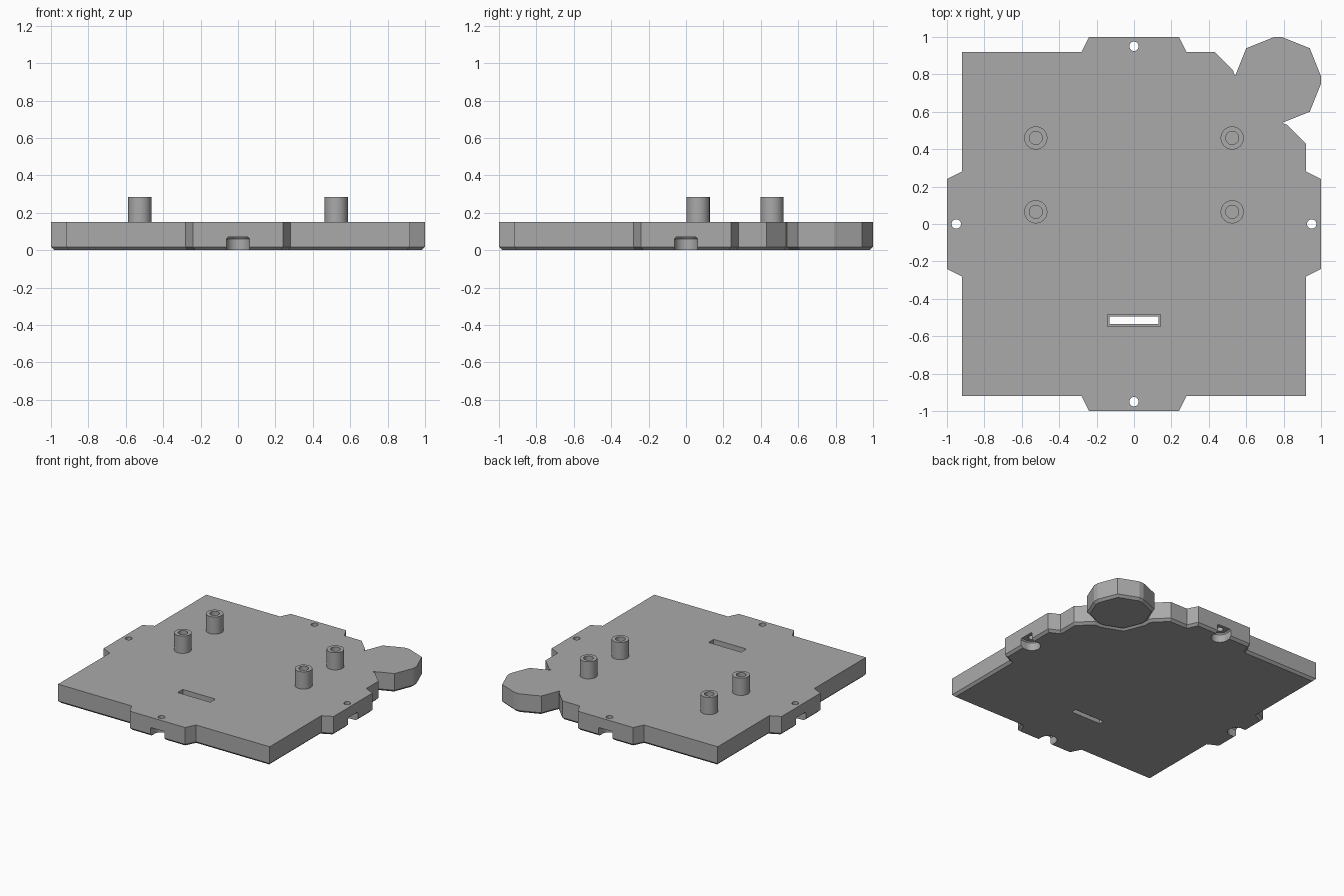
import bpy, math
from mathutils import Vector

cube = bpy.data.objects.get("Cube")
if cube:
    bpy.data.objects.remove(cube, do_unlink=True)

grey = bpy.data.materials.new("plain grey")
grey.use_nodes = True
COLOUR = (0.4, 0.4, 0.4, 1)
grey.diffuse_color = COLOUR
grey.node_tree.nodes["Principled BSDF"].inputs["Base Color"].default_value = COLOUR

THICK, BEVEL = 0.15, 0.018


def inset(points, d):
    """Mitred inward offset of a counter-clockwise outline."""
    result = []
    for i, p in enumerate(points):
        a = (p - points[i - 1]).normalized()
        b = (points[(i + 1) % len(points)] - p).normalized()
        na, nb = Vector((-a.y, a.x)), Vector((-b.y, b.x))
        result.append(p + (na + nb) * d / (1 + na.dot(nb)))
    return result


def prism(name, outline, layers):
    """Stack copies of an outline; layers are (height, inset) pairs."""
    pts = [Vector(p) for p in outline]
    n = len(pts)
    verts = [(p.x, p.y, z) for z, d in layers for p in inset(pts, d)]
    faces = [tuple(reversed(range(n))), tuple(range(len(verts) - n, len(verts)))]
    for k in range(len(layers) - 1):
        for i in range(n):
            j = (i + 1) % n
            faces.append((k * n + i, k * n + j, k * n + n + j, k * n + n + i))
    mesh = bpy.data.meshes.new(name)
    mesh.from_pydata(verts, [], faces)
    mesh.materials.append(grey)
    obj = bpy.data.objects.new(name, mesh)
    bpy.context.collection.objects.link(obj)
    return obj


def arc(x, y, r, start=0, sweep=360, steps=32):
    count = steps if sweep == 360 else steps + 1
    angles = [math.radians(start + sweep * i / steps) for i in range(count)]
    return [(x + r * math.cos(a), y + r * math.sin(a)) for a in angles]


def box(x0, x1, y0, y1):
    return [(x0, y0), (x1, y0), (x1, y1), (x0, y1)]


def turn(points, quarter):
    for _ in range(quarter):
        points = [(-y, x) for x, y in points]
    return points


def select(obj):
    bpy.ops.object.select_all(action='DESELECT')
    obj.select_set(True)
    bpy.context.view_layer.objects.active = obj


def cut(obj, cutter):
    cutter.hide_render = True
    mod = obj.modifiers.new("cut", 'BOOLEAN')
    mod.operation, mod.solver, mod.object = 'DIFFERENCE', 'EXACT', cutter
    select(obj)
    bpy.ops.object.modifier_apply(modifier=mod.name)
    bpy.data.objects.remove(cutter, do_unlink=True)


def smooth(obj):
    select(obj)
    bpy.ops.object.shade_smooth_by_angle(angle=math.radians(25))


# Corner lobe: a stretched octagon on the back left corner
C = 0.77
side = [(0.23, -0.02), (0.23, 0.02), (0.17, 0.17)]
lobe = [(C + x, C + y) for q in range(4) for x, y in turn(side, q)]
slab = [(0, BEVEL), (BEVEL, 0), (THICK, 0)]
prism("corner_lobe", lobe, slab)

# Base plate: four edge tabs, and one corner shaped around the lobe
tab = [(-0.28, -0.92), (-0.24, -1), (0.24, -1), (0.28, -0.92)]
bite = [(0.82, 0.53), (0.79, 0.54), (0.75, 0.54), (0.6, 0.6)]
corner = [(0.92, 0.43)] + bite + [(y, x) for x, y in reversed(bite[:3])] + [(0.43, 0.92)]
outline = []
for q in range(4):
    outline += turn(tab, q)
    outline += corner if q == 1 else turn([(0.92, -0.92)], q)
plate = prism("base_plate", outline, slab)

# Edge holes with open recesses underneath
for q in range(4):
    recess = turn(arc(0, -0.95, 0.062, 0, 180, 20) + [(-0.062, -1.1), (0.062, -1.1)], q)
    cut(plate, prism("recess_cutter", recess, [(-0.05, 0), (0.06, 0), (0.07, 0.008)]))
    cut(plate, prism("hole_cutter", turn(arc(0, -0.95, 0.025, steps=24), q), [(-0.1, 0), (0.3, 0)]))

# Stepped slot
cut(plate, prism("slot_cutter", box(-0.13, 0.13, -0.535, -0.495), [(-0.1, 0), (0.3, 0)]))
cut(plate, prism("slot_step_cutter", box(-0.142, 0.142, -0.547, -0.483), [(0.03, 0), (0.3, 0)]))
smooth(plate)

# Hollow standoffs
for x, label in ((-0.525, "right"), (0.525, "left")):
    for y, place in ((0.065, "front"), (0.46, "back")):
        post = prism(f"{place}_{label}_standoff", arc(x, y, 0.062), [(THICK - 0.01, 0), (0.285, 0)])
        cut(post, prism("bore_cutter", arc(x, y, 0.035), [(THICK + 0.005, 0), (0.4, 0)]))
        smooth(post)
